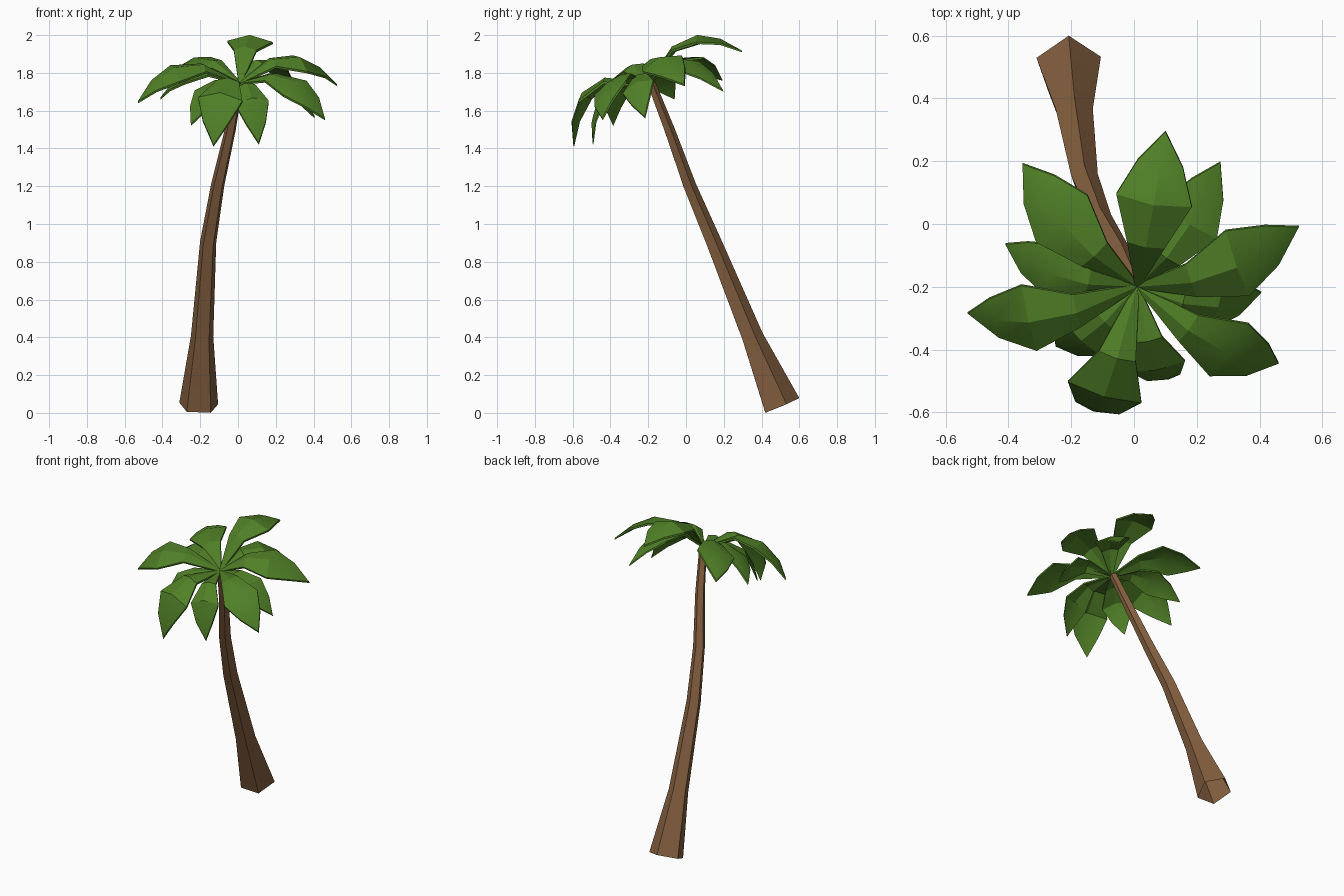
import bpy, bmesh, math
from mathutils import Vector

if "Cube" in bpy.data.objects:
    bpy.data.objects.remove(bpy.data.objects["Cube"])


def material(name, color):
    m = bpy.data.materials.new(name)
    m.diffuse_color = (*color, 1)
    m.use_nodes = True
    m.node_tree.nodes["Principled BSDF"].inputs["Base Color"].default_value = m.diffuse_color
    return m


BARK = material("bark_brown", (0.23, 0.115, 0.05))
GREEN = material("leaf_green", (0.08, 0.215, 0.02))


def finish(name, bm, mat, angle):
    mesh = bpy.data.meshes.new(name)
    bm.to_mesh(mesh)
    bm.free()
    mesh.materials.append(mat)
    ob = bpy.data.objects.new(name, mesh)
    bpy.context.collection.objects.link(ob)
    bpy.ops.object.select_all(action='DESELECT')
    ob.select_set(True)
    bpy.context.view_layer.objects.active = ob
    bpy.ops.object.shade_smooth_by_angle(angle=math.radians(angle))
    return ob


# Trunk: five-sided rings swept along a leaning, curved path (x, y, z, radius)
PATH = [(-0.208, 0.50, 0.037, 0.108), (-0.19, 0.348, 0.40, 0.062),
        (-0.158, 0.145, 0.90, 0.045), (-0.108, 0.018, 1.20, 0.037),
        (-0.04, -0.09, 1.50, 0.030), (0.005, -0.185, 1.745, 0.024)]
bm = bmesh.new()
rings = []
for i, (x, y, z, r) in enumerate(PATH):
    before, after = PATH[max(i - 1, 0)], PATH[min(i + 1, len(PATH) - 1)]
    axis = (Vector(after[:3]) - Vector(before[:3])).normalized()
    right = (Vector((1, 0, 0)) - axis * axis.x).normalized()
    back = axis.cross(right)
    rings.append([bm.verts.new(Vector((x, y, z)) + r * (right * math.sin(a) + back * math.cos(a)))
                  for a in (k * math.tau / 5 for k in range(5))])
# walls face outward; the foot is open
for low, high in zip(rings, rings[1:]):
    for k in range(5):
        n = (k + 1) % 5
        bm.faces.new((low[k], high[k], high[n], low[n]))
bm.faces.new(rings[-1][::-1])
finish("trunk", bm, BARK, 25)

# Leaves: folded blades arching along the tilted crown axis
ROOT = Vector((0.01, -0.20, 1.75))
UP = Vector((-0.04, -0.39, 0.92)).normalized()
# position along the blade, relative width
STATIONS = [(0, 0.06), (0.32, 0.5), (0.6, 1.0), (0.82, 0.6), (1, 0.0)]


def leaf(name, tip, mid_z, half_width, reach=0.55):
    tip = Vector(tip)
    mid = ROOT.lerp(tip, reach)
    mid += UP * (mid_z - mid.z) / UP.z
    ctrl = 2 * mid - 0.5 * (ROOT + tip)
    side = UP.cross(tip - ROOT).normalized()
    bm = bmesh.new()
    rows = []
    for t, w in STATIONS:
        p = (1 - t) ** 2 * ROOT + 2 * t * (1 - t) * ctrl + t * t * tip
        if w == 0:
            rows.append([bm.verts.new(p)] * 3)
            continue
        w *= half_width
        rows.append([bm.verts.new(p + side * w * s - UP * abs(s) * w * 0.3) for s in (-1, 0, 1)])
    for a, b in zip(rows, rows[1:]):
        for k in (0, 1):
            bm.faces.new(list(dict.fromkeys((a[k], a[k + 1], b[k + 1], b[k]))))
    # thin underside
    low = bmesh.ops.extrude_face_region(bm, geom=list(bm.faces), use_keep_orig=True)["geom"]
    bmesh.ops.translate(bm, vec=-UP * 0.012,
                        verts=[g for g in low if isinstance(g, bmesh.types.BMVert)])
    bmesh.ops.recalc_face_normals(bm, faces=bm.faces)
    finish(name, bm, GREEN, 28)


# tip, spine height at the middle, half width, reach of the middle
UPPER = [((0.10, 0.293, 1.92), 1.99, 0.122, 0.55),
         ((-0.355, 0.19, 1.77), 1.885, 0.116, 0.55),
         ((-0.53, -0.285, 1.65), 1.845, 0.115, 0.53),
         ((-0.13, -0.597, 1.42), 1.735, 0.122, 0.6),
         ((0.46, -0.445, 1.56), 1.775, 0.11, 0.56),
         ((0.525, -0.01, 1.74), 1.89, 0.118, 0.53)]
LOWER = [((0.275, 0.195, 1.71), 1.88, 0.105, 0.56),
         ((-0.41, -0.065, 1.67), 1.82, 0.09, 0.55),
         ((-0.25, -0.39, 1.53), 1.735, 0.09, 0.57),
         ((0.11, -0.495, 1.43), 1.705, 0.09, 0.6),
         ((0.405, -0.22, 1.57), 1.775, 0.09, 0.57)]
for layer, rows in (("upper", UPPER), ("lower", LOWER)):
    for i, spec in enumerate(rows):
        leaf(f"{layer}_leaf_{i + 1}", *spec)
